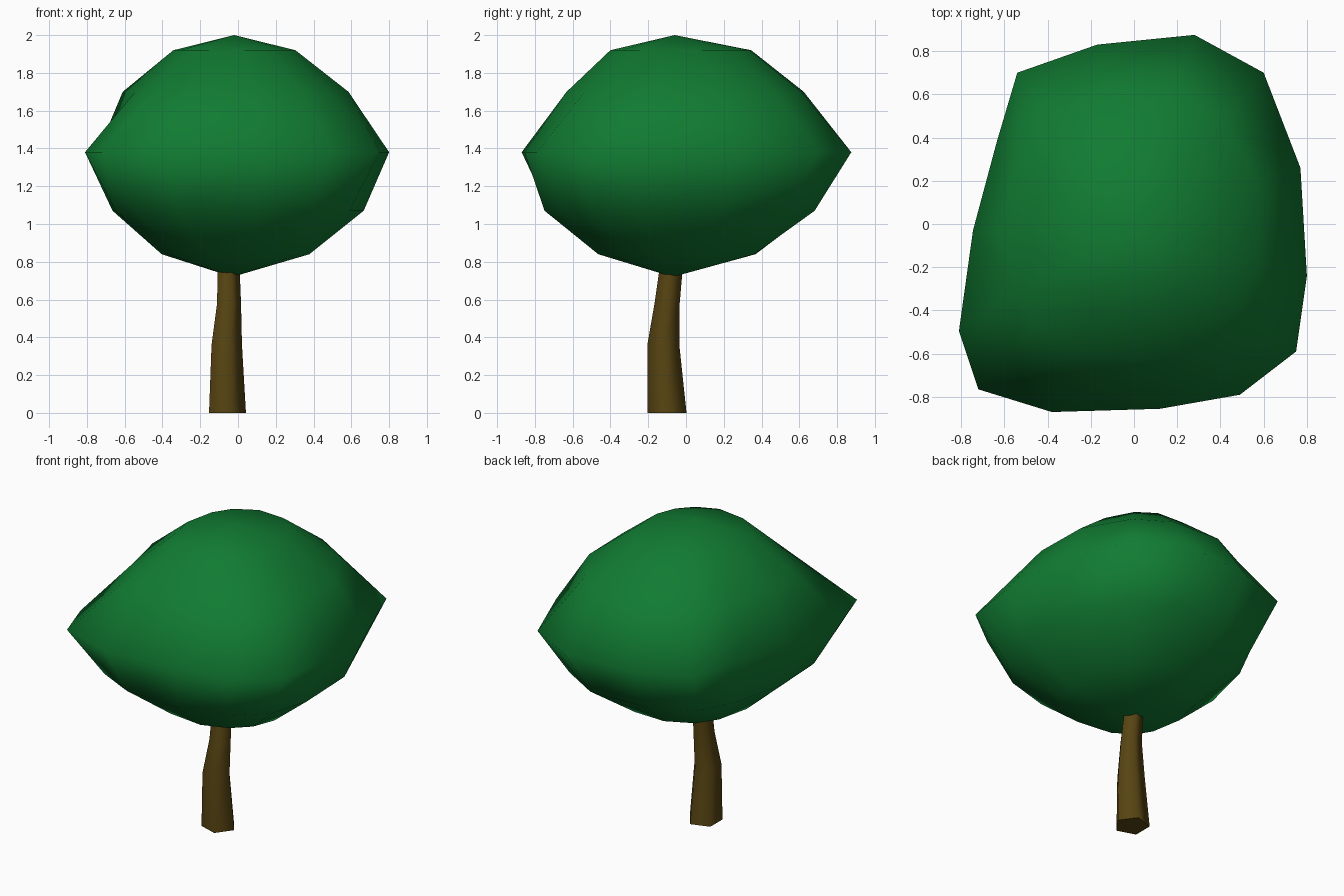
import bpy, math

if "Cube" in bpy.data.objects:
    bpy.data.objects.remove(bpy.data.objects["Cube"])


def material(name, rgb):
    m = bpy.data.materials.new(name)
    m.diffuse_color = (*rgb, 1)
    m.use_nodes = True
    m.node_tree.nodes["Principled BSDF"].inputs["Base Color"].default_value = m.diffuse_color
    return m


def build(name, verts, faces, mat):
    me = bpy.data.meshes.new(name)
    me.from_pydata(verts, [], faces)
    me.materials.append(mat)
    ob = bpy.data.objects.new(name, me)
    bpy.context.collection.objects.link(ob)
    for p in me.polygons:
        p.use_smooth = True
    return ob


def bridge(rings, n):
    # quads between consecutive rings of n points, lowest ring first
    return [(r * n + i, r * n + (i + 1) % n, (r + 1) * n + (i + 1) % n, (r + 1) * n + i)
            for r in range(rings - 1) for i in range(n)]


green = material("leaf green", (0.0055, 0.20, 0.032))
brown = material("bark brown", (0.095, 0.058, 0.006))

# Canopy: widest outline seen from above, anticlockwise
outline = [(0.80, -0.24), (0.77, 0.26), (0.60, 0.70), (0.28, 0.875), (-0.17, 0.83),
           (-0.54, 0.70), (-0.635, 0.38), (-0.745, -0.03), (-0.81, -0.495), (-0.72, -0.765),
           (-0.38, -0.87), (0.12, -0.855), (0.49, -0.79), (0.75, -0.59)]
n = len(outline)
# z, centre x, centre y, half width x, half width y, roundness
levels = [(0.84, -0.01, -0.045, 0.40, 0.425, 0.8),
          (1.07, -0.005, -0.03, 0.685, 0.73, 0.5),
          (1.38, 0.0, 0.0, 0.805, 0.872, 0.0),
          (1.70, -0.005, 0.0, 0.61, 0.64, 0.9),
          (1.92, -0.015, -0.025, 0.33, 0.38, 0.9)]
verts = []
for z, cx, cy, hx, hy, b in levels:
    for x, y in outline:
        u, v = x / 0.805, y / 0.872
        d = math.hypot(u, v)
        k = (1 - b) + b / d
        verts.append((cx + hx * u * k, cy + hy * v * k, z))
faces = bridge(len(levels), n)
low, high = len(verts), len(verts) + 1
verts += [(-0.03, -0.07, 0.72), (-0.02, -0.06, 2.0)]
top = (len(levels) - 1) * n
for i in range(n):
    j = (i + 1) % n
    faces += [(low, j, i), (high, top + i, top + j)]
build("canopy", verts, faces, green)

# Trunk: bent, tapering five-sided stem (z, centre x, centre y, radius)
stem = [(0.0, -0.066, -0.10, 0.108), (0.36, -0.068, -0.12, 0.089),
        (0.58, -0.054, -0.10, 0.070), (0.78, -0.056, -0.077, 0.064)]
tv = [(cx + r * math.cos(i * math.tau / 5), cy + r * math.sin(i * math.tau / 5), z)
      for z, cx, cy, r in stem for i in range(5)]
tf = bridge(len(stem), 5) + [(4, 3, 2, 1, 0), (15, 16, 17, 18, 19)]
trunk = build("trunk", tv, tf, brown)
for p in trunk.data.polygons:
    if len(p.vertices) == 5:
        p.use_smooth = False
# keep the flat ends crisp
bpy.context.view_layer.objects.active = trunk
trunk.select_set(True)
bpy.ops.object.shade_smooth_by_angle(angle=math.radians(80))
